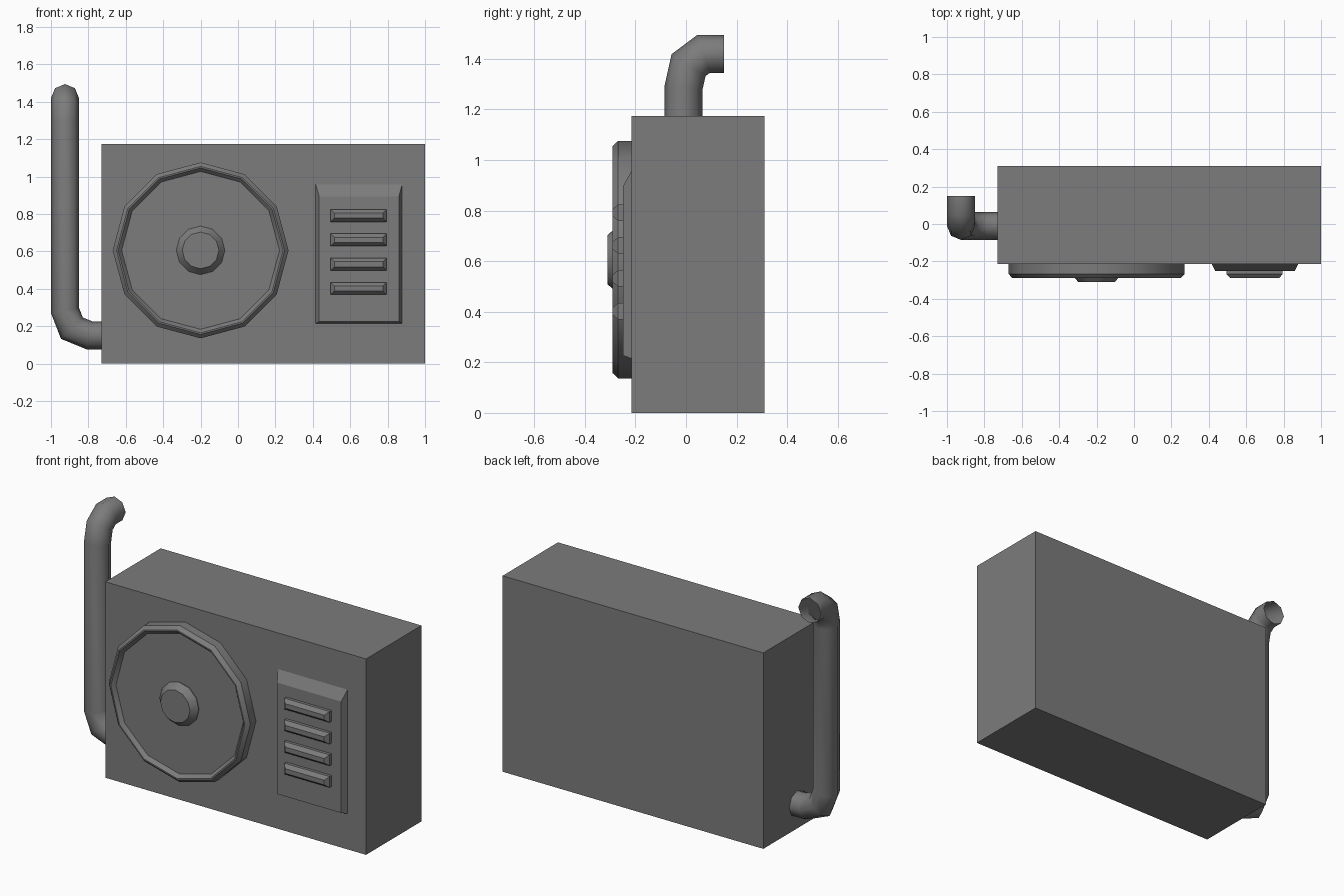
import bpy, bmesh
from math import sin, cos, tau, radians
from mathutils import Vector

cube = bpy.data.objects.get("Cube")
if cube:
    bpy.data.objects.remove(cube, do_unlink=True)

grey = bpy.data.materials.new("mid grey")
grey.use_nodes = True
grey.diffuse_color = (0.2, 0.2, 0.2, 1)
grey.node_tree.nodes["Principled BSDF"].inputs["Base Color"].default_value = (0.2, 0.2, 0.2, 1)


def finish(name, bm, smooth_angle=None):
    """Turn a bmesh into a named, coloured object."""
    mesh = bpy.data.meshes.new(name)
    bmesh.ops.recalc_face_normals(bm, faces=bm.faces)
    bm.to_mesh(mesh)
    bm.free()
    mesh.materials.append(grey)
    if smooth_angle:
        mesh.shade_smooth()
        mesh.set_sharp_from_angle(angle=radians(smooth_angle))
    obj = bpy.data.objects.new(name, mesh)
    bpy.context.collection.objects.link(obj)
    return obj


def loft(name, rings, smooth_angle=None, cap_start=True, cap_end=True):
    """Bridge successive rings of points with quads."""
    bm = bmesh.new()
    loops = [[bm.verts.new(p) for p in ring] for ring in rings]
    n = len(loops[0])
    for a, b in zip(loops, loops[1:]):
        for i in range(n):
            j = (i + 1) % n
            bm.faces.new((a[i], a[j], b[j], b[i]))
    if cap_start:
        bm.faces.new(loops[0])
    if cap_end:
        bm.faces.new(loops[-1])
    return finish(name, bm, smooth_angle)


def rect(x0, x1, z0, z1, y):
    return [(x0, y, z0), (x1, y, z0), (x1, y, z1), (x0, y, z1)]


def turned(name, profile, sides, smooth_angle):
    """Revolve (radius, y) pairs around the fan axis."""
    rings = [[(-0.2 + r * cos(tau * i / sides), y, 0.606 + r * sin(tau * i / sides))
              for i in range(sides)] for r, y in profile]
    return loft(name, rings, smooth_angle)


# Cabinet
loft("cabinet", [rect(-0.73, 1, 0, 1.175, 0.31), rect(-0.73, 1, 0, 1.175, -0.215)])

# Fan cover with raised rim, and its hub
turned("fan_cover", [(0.47, -0.21), (0.47, -0.268), (0.449, -0.29), (0.441, -0.29),
                     (0.422, -0.268), (0.1, -0.268)], 12, 35)
turned("fan_hub", [(0.13, -0.26), (0.13, -0.272), (0.098, -0.31)], 12, 35)

# Vent panel with sloped edges
loft("vent_panel", [rect(0.413, 0.88, 0.213, 0.967, -0.21),
                    rect(0.434, 0.86, 0.227, 0.895, -0.25)])

# Vent slats
for k in range(4):
    z = 0.402 + 0.13 * k
    loft(f"vent_slat_{k + 1}", [rect(0.495, 0.795, z - 0.033, z + 0.033, -0.24),
                                rect(0.495, 0.795, z - 0.033, z + 0.033, -0.268),
                                rect(0.515, 0.775, z - 0.014, z + 0.014, -0.29)])

# Side pipe: an octagon carried along a path with mitred bends
path = [Vector(p) for p in (
    (-0.72, -0.01, 0.152), (-0.795, -0.01, 0.152), (-0.888, -0.01, 0.19),
    (-0.925, -0.01, 0.285), (-0.925, -0.01, 1.285), (-0.925, 0.01, 1.375),
    (-0.925, 0.07, 1.42), (-0.925, 0.15, 1.42))]
steps = [(b - a).normalized() for a, b in zip(path, path[1:])]
ring = [path[0] + Vector((0, 0.075 * cos(tau * i / 8), 0.075 * sin(tau * i / 8))) for i in range(8)]
rings = [ring]
for k, step in enumerate(steps):
    normal = step + steps[min(k + 1, len(steps) - 1)]
    ring = [p + step * ((path[k + 1] - p).dot(normal) / step.dot(normal)) for p in ring]
    rings.append(ring)
loft("side_pipe", rings, 60, cap_start=False, cap_end=False)
